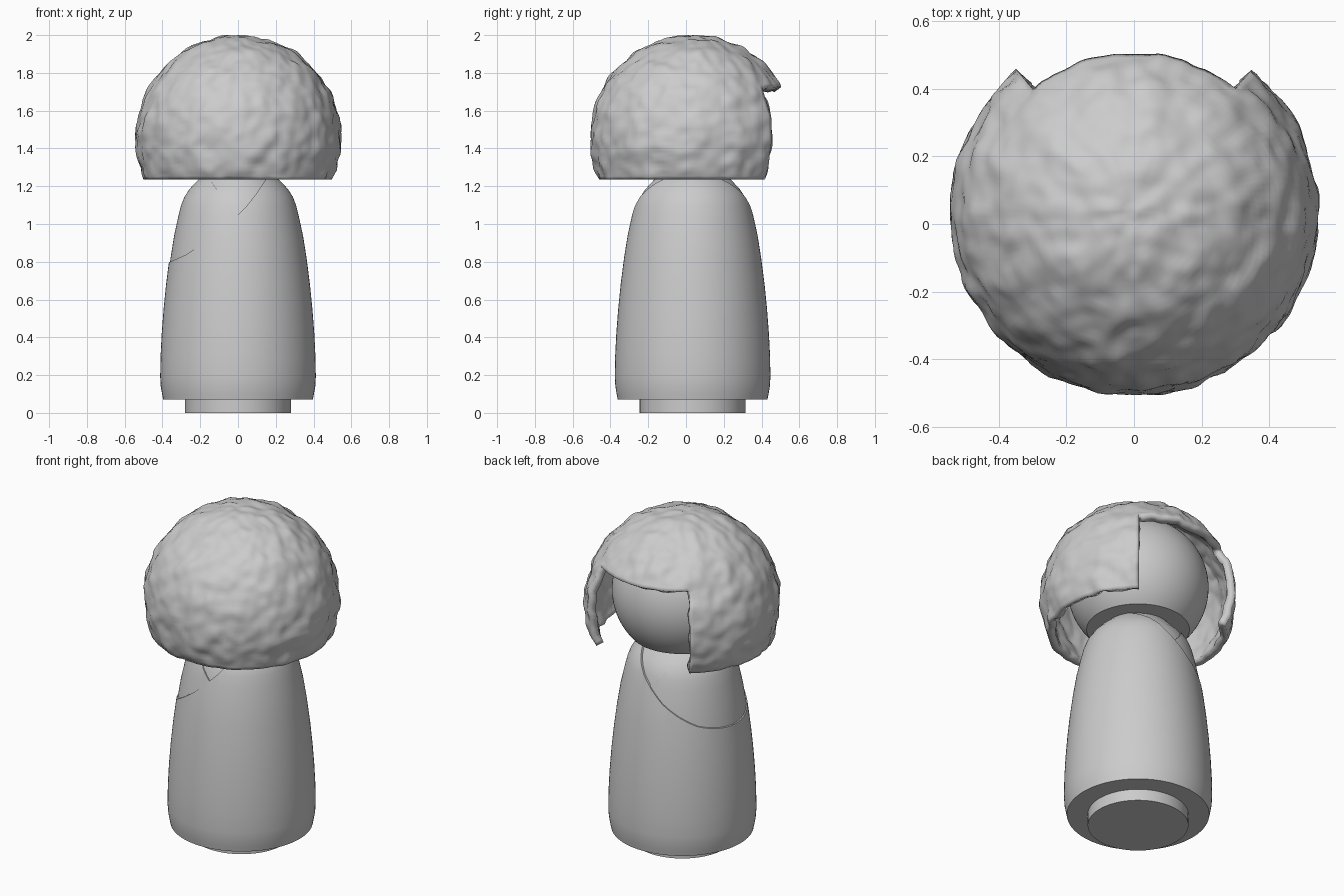
import bpy, bmesh, math
from mathutils import Vector, noise

if "Cube" in bpy.data.objects:
    bpy.data.objects.remove(bpy.data.objects["Cube"])

CY = 0.035  # shared axis of all turned parts


def finish(name, bm, angle=35):
    bmesh.ops.recalc_face_normals(bm, faces=bm.faces)
    me = bpy.data.meshes.new(name)
    bm.to_mesh(me)
    bm.free()
    ob = bpy.data.objects.new(name, me)
    bpy.context.collection.objects.link(ob)
    bpy.ops.object.select_all(action='DESELECT')
    ob.select_set(True)
    bpy.context.view_layer.objects.active = ob
    if angle:
        bpy.ops.object.shade_smooth_by_angle(angle=math.radians(angle))
    return ob


def lathe(name, profile, n=96):
    """Closed turned solid from (radius, z) points, capped at both ends."""
    bm = bmesh.new()
    rings = [[bm.verts.new((r * math.cos(2 * math.pi * i / n),
                            CY + r * math.sin(2 * math.pi * i / n), z))
              for i in range(n)] for r, z in profile]
    for a, b in zip(rings, rings[1:]):
        for i in range(n):
            j = (i + 1) % n
            bm.faces.new((a[i], a[j], b[j], b[i]))
    bm.faces.new(rings[0][::-1])
    bm.faces.new(rings[-1])
    return finish(name, bm)


def lapel_cutter(name, side):
    """Prism above the curved neckline, running front to back."""
    line = [(-0.6, 0.70), (-0.36, 0.80), (-0.27, 0.84), (-0.18, 0.90), (-0.09, 0.965),
            (-0.02, 1.03), (0.05, 1.10), (0.10, 1.165), (0.15, 1.24), (0.19, 1.31),
            (0.19, 1.5), (-0.6, 1.5)]
    bm = bmesh.new()
    f = bm.faces.new([bm.verts.new((side * x, -1, z)) for x, z in line])
    ext = bmesh.ops.extrude_face_region(bm, geom=[f])
    bmesh.ops.translate(bm, vec=(0, 2, 0),
                        verts=[v for v in ext['geom'] if isinstance(v, bmesh.types.BMVert)])
    ob = finish(name, bm, 0)
    ob.hide_render = True
    ob.hide_set(True)
    return ob


# Foot disc
lathe("foot_disc", [(0.28, 0), (0.28, 0.09)])

# Body and two overlapping robe layers
BODY = [(0.396, 0.07), (0.402, 0.10), (0.409, 0.14), (0.412, 0.19), (0.410, 0.30),
        (0.404, 0.42), (0.394, 0.55), (0.381, 0.68), (0.363, 0.82), (0.344, 0.94),
        (0.322, 1.04), (0.307, 1.10), (0.290, 1.145), (0.264, 1.185), (0.232, 1.22),
        (0.190, 1.258)]


def inset(d):
    return [(r - d, z + (d if i == 0 else 0) - (d * 0.3 if i > 11 else 0))
            for i, (r, z) in enumerate(BODY)]


lathe("body_core", inset(0.012)[:-1] + [(0.178, 1.262)])
for name, d, side in (("robe_inner_layer", 0.006, -1), ("robe_outer_layer", 0.0, 1)):
    robe = lathe(name, inset(d))
    cut = robe.modifiers.new("neckline", 'BOOLEAN')
    cut.operation = 'DIFFERENCE'
    cut.solver = 'EXACT'
    cut.object = lapel_cutter(name + "_cutter", side)

# Head: ball with a flat underside
R, HZ = 0.392, 1.525
a0 = -math.acos(0.286 / R)
lathe("head", [(R * math.cos(a0 + (1.56 - a0) * i / 40),
                HZ + R * math.sin(a0 + (1.56 - a0) * i / 40)) for i in range(41)])

# Hair: bumpy dome with a wedge opened for the face
HR, CZ = 0.543, 1.455
C = Vector((0, CY, CZ))
low, brow, top = math.asin(-0.22 / HR), math.asin(0.27 / HR), math.radians(90)
half = math.radians(39.5)
N_OPEN, N_REST, N_LOW, N_UP = 36, 124, 26, 30
mid = math.pi / 2
azim = [mid - half + 2 * half * i / N_OPEN for i in range(N_OPEN)]
azim += [mid + half + (2 * math.pi - 2 * half) * i / N_REST for i in range(N_REST)]
elev = [low + (brow - low) * i / N_LOW for i in range(N_LOW)]
elev += [brow + (top - brow) * i / N_UP for i in range(N_UP)]


def bumpy(d):
    k = 0.013 * noise.noise(d * 5.5) + 0.008 * noise.noise(d * 11 + Vector((3, 7, 1)))
    return C + d * (HR + k)


bm = bmesh.new()
rings = []
for e in elev:
    ring = []
    for a in azim:
        p = bumpy(Vector((math.cos(e) * math.cos(a), math.cos(e) * math.sin(a), math.sin(e))))
        if e == low:
            p.z = 1.235
        ring.append(bm.verts.new(p))
    rings.append(ring)
crown = bm.verts.new((0, CY, 2.0))
n = len(azim)
for k in range(len(rings) - 1):
    for i in range(n):
        if k < N_LOW and i < N_OPEN:
            continue
        j = (i + 1) % n
        bm.faces.new((rings[k][i], rings[k][j], rings[k + 1][j], rings[k + 1][i]))
for i in range(n):
    bm.faces.new((rings[-1][i], rings[-1][(i + 1) % n], crown))
bmesh.ops.delete(bm, geom=[v for v in bm.verts if not v.link_faces], context='VERTS')
hair = finish("hair", bm, 50)
if sum((f.normal.dot(f.center - C) for f in hair.data.polygons)) < 0:
    hair.data.flip_normals()
shell = hair.modifiers.new("thickness", 'SOLIDIFY')
shell.thickness = 0.045
shell.offset = -1
